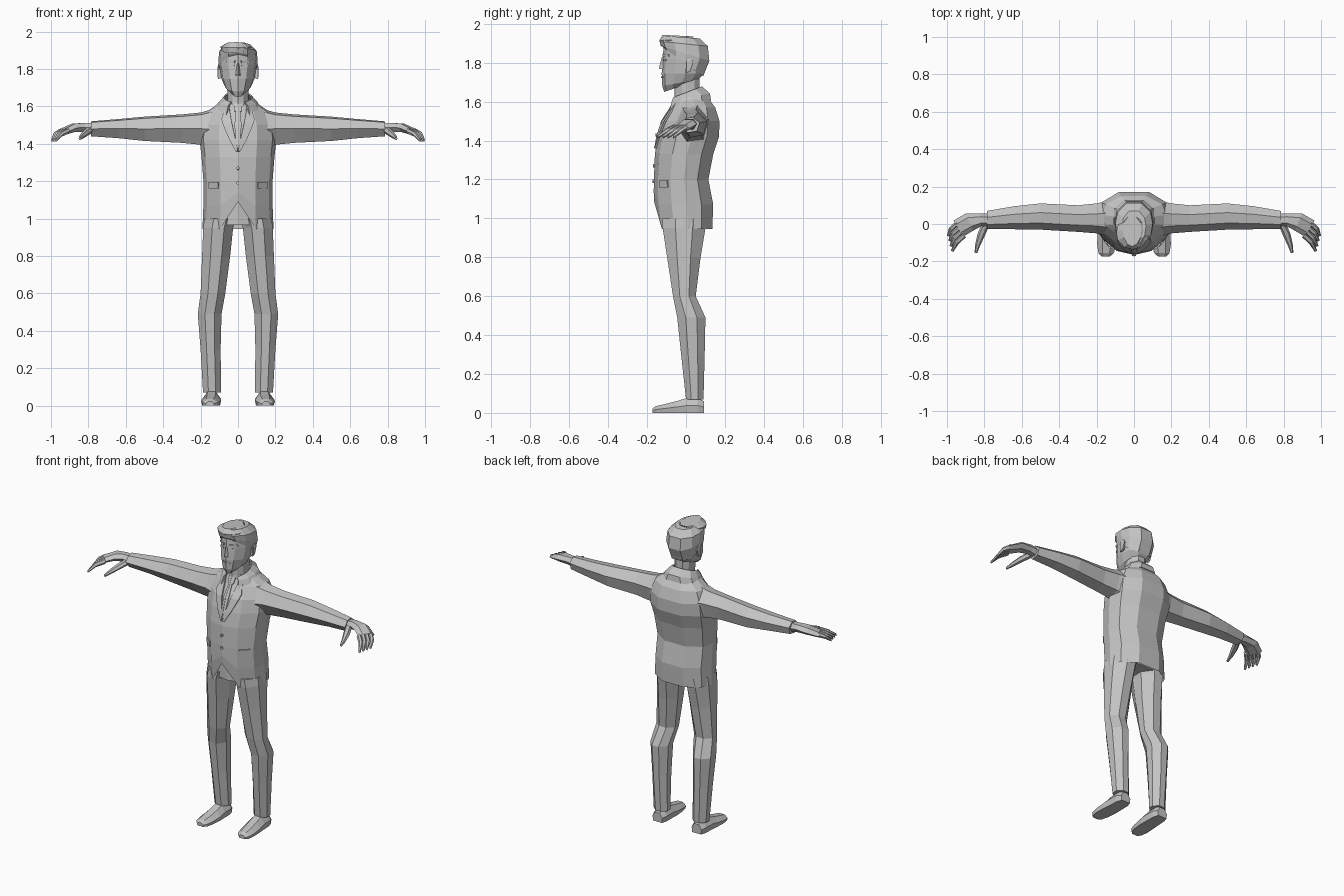
import bpy, bmesh, math
from mathutils import Vector
from mathutils.bvhtree import BVHTree

grey = bpy.data.materials.new("plain_grey")
grey.diffuse_color = (0.55, 0.55, 0.55, 1)


def make(name, verts, faces, mirror=False, thick=0):
    bm = bmesh.new()
    vs = [bm.verts.new(v) for v in verts]
    for f in faces:
        bm.faces.new([vs[i] for i in f])
    bmesh.ops.recalc_face_normals(bm, faces=bm.faces)
    me = bpy.data.meshes.new(name)
    bm.to_mesh(me)
    bm.free()
    me.materials.append(grey)
    ob = bpy.data.objects.new(name, me)
    bpy.context.collection.objects.link(ob)
    if thick:
        m = ob.modifiers.new("thickness", 'SOLIDIFY')
        m.thickness, m.offset = thick, 0
    if mirror:
        ob.modifiers.new("mirror", 'MIRROR').use_mirror_merge = False
    return BVHTree.FromPolygons([Vector(v) for v in verts], faces)


def loft(name, rings, caps=(True, True), closed=True, **kw):
    """Skin a list of equally sized point rings."""
    n = len(rings[0])
    faces = [(r*n + i, r*n + (i+1) % n, (r+1)*n + (i+1) % n, (r+1)*n + i)
             for r in range(len(rings)-1) for i in range(n if closed else n-1)]
    if caps[0]:
        faces.append(tuple(range(n)))
    if caps[1]:
        faces.append(tuple(range((len(rings)-1)*n, len(rings)*n)))
    return make(name, [p for r in rings for p in r], faces, **kw)


# Body cross-section: faceted front, flat back
HALF = [(0, -1), (.5, -.85), (.9, -.4), (1, .1), (.88, .6), (.4, 1)]
BODY = HALF + [(-x, t) for x, t in reversed(HALF[1:])]


def body_ring(zf, zb, w, yf, yb, section=BODY):
    """Ring with separate heights at the front and back."""
    return [(x*w, yf + (t+1)/2*(yb-yf), zf + (t+1)/2*(zb-zf)) for x, t in section]


def tube(name, path):
    """Flattened hexagonal limb along (x, y, z, half width, half height)."""
    rings = []
    for i, (x, y, z, w, h) in enumerate(path):
        a, b = path[max(i-1, 0)], path[min(i+1, len(path)-1)]
        d = Vector((b[0]-a[0], b[1]-a[1], 0)).normalized()
        rings.append([(x - d.y*w*u, y + d.x*w*u, z + h*v) for u, v in
                      [(1, 0), (.5, 1), (-.5, 1), (-1, 0), (-.5, -1), (.5, -1)]])
    loft(name, rings, mirror=True)


def strip(name, surface, rows, lift=.002, thick=.006):
    """Thin plate of (z, x0, x1) rows laid on the front of a surface, mirrored."""
    pts = []
    for z, x0, x1 in rows:
        for x in (x0, x1):
            hit = surface.ray_cast(Vector((x, -1, z)), Vector((0, 1, 0)))[0]
            pts.append((x, hit.y - lift, z))
    faces = [(2*i, 2*i+1, 2*i+3, 2*i+2) for i in range(len(rows)-1)]
    make(name, pts, faces, mirror=True, thick=thick)


# Jacket body, with the front hem cut away in an inverted V
rings = [body_ring(z, z, w, yf, yb) for z, w, yf, yb in [
    (.945, .19, -.145, .135), (1.07, .185, -.165, .14), (1.2, .185, -.165, .115),
    (1.33, .195, -.16, .14), (1.42, .205, -.145, .17), (1.5, .2, -.12, .172),
    (1.57, .17, -.075, .15), (1.625, .09, -.05, .11)]]
rings[0][0] = (0, -.165, 1.09)
rings[1][0] = (0, -.166, 1.14)
jacket = loft("jacket", rings, caps=(False, True))

# Jacket details
strip("lapel", jacket, [(1.36, 0, .012), (1.42, .012, .045), (1.5, .03, .08),
                        (1.53, .036, .088), (1.57, .043, .075), (1.61, .048, .075)], .005, .009)
strip("tie", jacket, [(1.38, 0, .006), (1.42, 0, .012), (1.5, 0, .018), (1.57, 0, .011),
                      (1.575, 0, .02), (1.61, 0, .022)], .004, .008)
strip("pocket_flap", jacket, [(1.16, .105, .155), (1.195, .105, .155)], .004, .008)
for z in (1.19, 1.27):
    strip("button", jacket, [(z-.009, 0, .004), (z, 0, .009), (z+.009, 0, .004)], .004, .008)

# Collar, open at the front, and neck
ARC = BODY[1:]
loft("collar", [body_ring(1.54, 1.605, .125, -.1, .125, ARC),
                body_ring(1.6, 1.64, .1, -.085, .12, ARC),
                body_ring(1.615, 1.675, .072, -.075, .08, ARC)],
     caps=(False, False), closed=False, thick=.008)
loft("neck", [body_ring(1.52, 1.58, .065, -.08, .08), body_ring(1.62, 1.65, .057, -.06, .07),
              body_ring(1.72, 1.75, .058, -.06, .07)])

# Head
head = loft("head", [body_ring(*r) for r in [
    (1.65, 1.70, .035, -.112, .03), (1.68, 1.715, .066, -.122, .065),
    (1.745, 1.745, .088, -.125, .095), (1.82, 1.82, .099, -.12, .115),
    (1.88, 1.88, .097, -.115, .11), (1.91, 1.9, .07, -.09, .09)]])
loft("hair", [body_ring(*r) for r in [
    (1.875, 1.73, .101, -.112, .088), (1.885, 1.81, .105, -.125, .12),
    (1.91, 1.885, .1, -.134, .112), (1.938, 1.925, .064, -.115, .07)]], caps=(False, True))
# Swept front of the hair
loft("quiff", [[(x-.01, y, z) for x, y, z in body_ring(*r)] for r in [
    (1.885, 1.9, .075, -.13, .0), (1.915, 1.92, .085, -.137, .03), (1.943, 1.935, .05, -.12, .04)]])

# Face and ears
strip("eyebrow", head, [(1.833, .018, .064), (1.845, .016, .06)], .004, .008)
strip("eye", head, [(1.808, .022, .05), (1.82, .02, .052)], .002, .004)
loft("nose", [[(-.016, -.115, 1.765), (0, -.14, 1.77), (.016, -.115, 1.765)],
              [(-.008, -.112, 1.83), (0, -.124, 1.83), (.008, -.112, 1.83)]])
strip("mouth", head, [(1.722, 0, .026), (1.73, 0, .024)], .002, .004)
loft("ear", [[(x, .012 + dy*k, 1.785 + dz*k) for dy, dz in
              [(-.014, -.04), (.01, -.03), (.026, .015), (.014, .038), (-.012, .03)]]
             for x, k in ((.088, .8), (.106, 1), (.109, .7))], mirror=True)

# Sleeves
SLEEVE = [(0, .5), (.25, .93), (.65, 1), (1, .65), (.85, .1), (.35, 0)]
loft("sleeve", [[(x, yf + t*(yb-yf), zb + u*(zt-zb)) for t, u in SLEEVE]
                for x, yf, yb, zb, zt in [
    (.12, -.07, .13, 1.36, 1.59), (.2, -.05, .11, 1.395, 1.567), (.3, -.042, .1, 1.405, 1.557),
    (.5, -.03, .11, 1.415, 1.545), (.64, -.028, .095, 1.43, 1.532), (.785, -.027, .07, 1.44, 1.52)]],
     mirror=True)

# Hands
tube("hand", [(.76, .02, 1.48, .034, .028), (.82, .022, 1.488, .034, .024),
              (.88, .01, 1.485, .05, .022), (.94, -.025, 1.463, .05, .016)])
tube("thumb", [(.79, .005, 1.475, .02, .018), (.818, -.06, 1.455, .02, .015),
               (.835, -.11, 1.44, .014, .012), (.846, -.155, 1.428, .007, .007)])
for i in range(4):
    x, y = .945 - .012*i, .002 - .021*i
    tx, ty = .994 - .007*i, -.065 - .027*i
    tube("finger", [(x, y, 1.468, .014, .014),
                    ((x+tx)/2 + .008, (y+ty)/2 + .004, 1.45, .014, .012), (tx, ty, 1.418, .007, .007)])

# Trousers
loft("trouser_hips", [body_ring(z, z, w, -.12, .1) for z, w in ((.965, .165), (1.15, .165))])
LEG = [(.3, 0), (.7, 0), (1, .3), (1, .7), (.68, 1), (.3, 1), (0, .7), (0, .35)]
loft("trouser_leg", [[(xi + t*(xo-xi), yf + u*(yb-yf), z) for t, u in LEG]
                     for z, xi, xo, yf, yb in [
    (1.0, .01, .18, -.12, .105), (.95, .026, .186, -.12, .1), (.8, .042, .192, -.097, .075),
    (.6, .068, .2, -.067, .05), (.49, .088, .215, -.045, .1), (.3, .093, .2, -.025, .096),
    (.07, .09, .187, 0, .09)]], mirror=True)

# Shoes
SHOE = [(.06, 0), (.94, 0), (1, .5), (.72, 1), (.28, 1), (0, .5)]
loft("shoe", [[(xi + t*(xo-xi), y, u*zt) for t, u in SHOE] for y, xi, xo, zt in [
    (.092, .105, .175, .06), (.06, .093, .187, .075), (0, .092, .19, .075), (-.05, .09, .195, .06),
    (-.11, .096, .197, .045), (-.155, .108, .19, .035), (-.173, .128, .172, .022)]], mirror=True)
